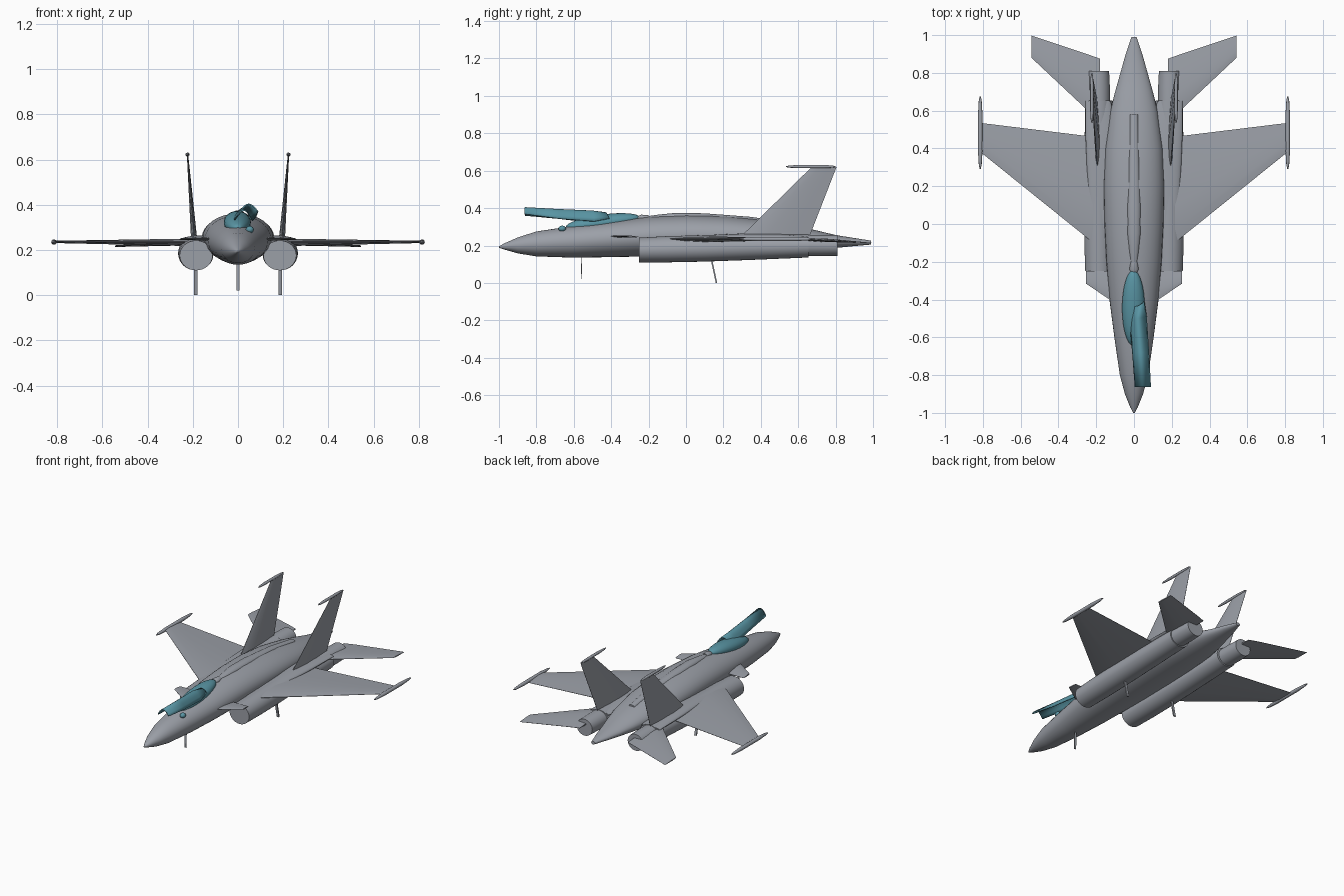
import bpy, bmesh, math
from mathutils import Vector

if "Cube" in bpy.data.objects:
    bpy.data.objects.remove(bpy.data.objects["Cube"])


def material(name, rgb):
    m = bpy.data.materials.new(name)
    m.diffuse_color = (*rgb, 1)
    m.use_nodes = True
    m.node_tree.nodes["Principled BSDF"].inputs["Base Color"].default_value = m.diffuse_color
    return m


GREY = material("airframe grey", (0.33, 0.35, 0.39))
TEAL = material("canopy teal", (0.10, 0.30, 0.37))


def bridge(name, rings, mat=GREY, mirror=False, angle=40, closed=True):
    """Skin a row of point rings into one object."""
    bm = bmesh.new()
    rows = [[bm.verts.new(p) for p in ring] for ring in rings]
    n = len(rows[0])
    for a, b in zip(rows, rows[1:]):
        for i in range(n if closed else n - 1):
            j = (i + 1) % n
            bm.faces.new((a[i], a[j], b[j], b[i]))
    if closed:
        bm.faces.new(rows[0])
        bm.faces.new(rows[-1])
    bmesh.ops.recalc_face_normals(bm, faces=bm.faces)
    me = bpy.data.meshes.new(name)
    bm.to_mesh(me)
    bm.free()
    me.materials.append(mat)
    ob = bpy.data.objects.new(name, me)
    bpy.context.collection.objects.link(ob)
    if mirror:
        ob.modifiers.new("mirror", 'MIRROR').use_mirror_merge = False
    bpy.ops.object.select_all(action='DESELECT')
    ob.select_set(True)
    bpy.context.view_layer.objects.active = ob
    bpy.ops.object.shade_smooth_by_angle(angle=math.radians(angle))
    return ob


def ellipse(y, cx, cz, rx, rz, n=32):
    return [(cx + rx * math.cos(2 * math.pi * i / n), y,
             cz + rz * math.sin(2 * math.pi * i / n)) for i in range(n)]


def tube(name, stations, **kw):
    """Stations are y, centre x, centre z, half width, half height."""
    return bridge(name, [ellipse(*s) for s in stations], **kw)


def surface(name, sections, up, mirror=True):
    """Thin lens-section lifting surface: sections are (lead, trail, thickness)."""
    up = Vector(up)
    rings = []
    for lead, trail, t in sections:
        a, b = Vector(lead), Vector(trail)
        prof = [(0, .05), (.12, .32), (.35, .5), (.7, .3), (1, .04)]
        ring = [a.lerp(b, f) + up * h * t for f, h in prof]
        ring += [a.lerp(b, f) - up * h * t for f, h in reversed(prof)]
        rings.append(ring)
    return bridge(name, rings, mirror=mirror, angle=25)


# Fuselage: y, half width, bottom, top
body = [(-1, .004, .188, .196), (-.97, .02, .178, .212), (-.9, .048, .158, .243),
        (-.8, .075, .142, .275), (-.6, .104, .135, .305), (-.4, .13, .138, .33),
        (-.2, .146, .142, .353), (0, .156, .147, .362), (.2, .16, .153, .357),
        (.4, .152, .16, .338), (.6, .125, .168, .302), (.7, .1, .177, .28),
        (.8, .072, .187, .256), (.9, .044, .197, .24), (.99, .014, .205, .226)]
tube("fuselage", [(y, 0, (b + t) / 2, w, (t - b) / 2) for y, w, b, t in body])

# Dorsal spine and its small front knob
tube("dorsal_spine", [(-.25, 0, .34, .012, .01), (-.15, 0, .345, .026, .02),
                      (-.05, 0, .352, .035, .023), (.1, 0, .349, .036, .023),
                      (.35, 0, .333, .028, .02), (.58, 0, .3, .022, .016)])
tube("spine_knob", [(-.265, 0, .345, .012, .008), (-.24, 0, .348, .025, .017),
                    (-.2, 0, .345, .018, .017)])

# Engine nacelles and nozzles
tube("nacelle", [(-.25, .185, .176, .073, .066), (-.1, .186, .18, .077, .07),
                 (.1, .187, .185, .078, .071), (.35, .187, .192, .076, .069),
                 (.655, .186, .198, .072, .062)], mirror=True)
tube("nozzle", [(.64, .19, .2, .062, .057), (.73, .19, .2, .062, .057),
                (.81, .19, .2, .058, .055)], mirror=True)

# Shoulder fairing over each nacelle
tube("shoulder_fairing", [(-.12, .175, .235, .05, .008), (.05, .175, .237, .06, .016),
                          (.3, .175, .24, .075, .024), (.5, .18, .242, .078, .02),
                          (.65, .19, .24, .068, .012)], mirror=True)

# Wings, foreplanes, tailplanes
surface("wing", [((.17, -.13, .236), (.17, .475, .23), .036),
                 ((.24, -.08, .236), (.24, .465, .23), .032),
                 ((.812, .38, .238), (.812, .535, .232), .01)], (0, 0, 1))
surface("foreplane", [((.10, -.42, .25), (.10, -.25, .245), .014),
                      ((.255, -.315, .25), (.255, -.25, .246), .008)], (0, 0, 1))
surface("tailplane", [((.18, .55, .235), (.18, .875, .222), .022),
                      ((.25, .605, .235), (.25, .9, .222), .02),
                      ((.543, .88, .219), (.543, .998, .214), .007)], (0, 0, 1))

# Twin canted fins
surface("fin", [((.192, .28, .235), (.195, .655, .235), .028),
                ((.223, .672, .62), (.223, .805, .62), .006)], (1, 0, 0))


def rod(name, x, z, y0, y1, r):
    L = y1 - y0
    tube(name, [(y0 + L * f, x, z, r * k, r * k, 14) for f, k in
                ((0, .25), (.06, .65), (.25, 1), (.75, 1), (.94, .65), (1, .25))],
         mirror=True)


# Wingtip rails and fin-tip pods
rod("wingtip_rail", .814, .235, .292, .675, .012)
rod("fin_tip_pod", .223, .622, .535, .8, .009)


# Slim gear legs
def leg(name, x, top, bottom, w, d, mirror):
    rings = []
    for y, z in (top, bottom):
        rings.append([(x - w, y - d, z), (x + w, y - d, z),
                      (x + w, y + d, z), (x - w, y + d, z)])
    bridge(name, rings, mirror=mirror)


leg("nose_leg", 0, (-.557, .15), (-.56, .02), .007, .002, False)
leg("main_leg", .186, (.135, .13), (.163, .0), .008, .004, True)


# Cockpit bubble, and a small ball on the sill
def ball(name, c, r, tilt=0):
    rings = []
    for k in range(1, 16):
        a = math.pi * k / 16
        y = -math.cos(a) * r[1]
        s = math.sin(a)
        rings.append(ellipse(c[1] + y, c[0], c[2] + y * tilt, r[0] * s, r[2] * s, 24))
    bridge(name, rings, mat=TEAL, angle=60)


ball("cockpit_bubble", (-.003, -.445, .322), (.06, .2, .044), .13)
ball("sill_ball", (.052, -.662, .29), (.018, .02, .016))

# Raised canopy lid swung to one side: left edge, crown, right edge at each station
lid = [((.004, -.862, .362), (.045, -.862, .405), (.09, -.862, .37)),
       ((-.01, -.68, .345), (.035, -.68, .395), (.08, -.68, .345)),
       ((-.025, -.51, .325), (.022, -.5, .387), (.068, -.49, .33)),
       ((-.015, -.44, .345), (.028, -.43, .378), (.056, -.41, .345))]
rings = []
for l, c, r in lid:
    l, c, r = Vector(l), Vector(c), Vector(r)
    ctrl = 2 * c - (l + r) / 2
    rings.append([l * (1 - t) ** 2 + ctrl * 2 * t * (1 - t) + r * t * t
                  for t in (k / 10 for k in range(11))])
canopy = bridge("canopy_lid", rings, mat=TEAL, closed=False)
canopy.modifiers.new("thickness", 'SOLIDIFY').thickness = .006
